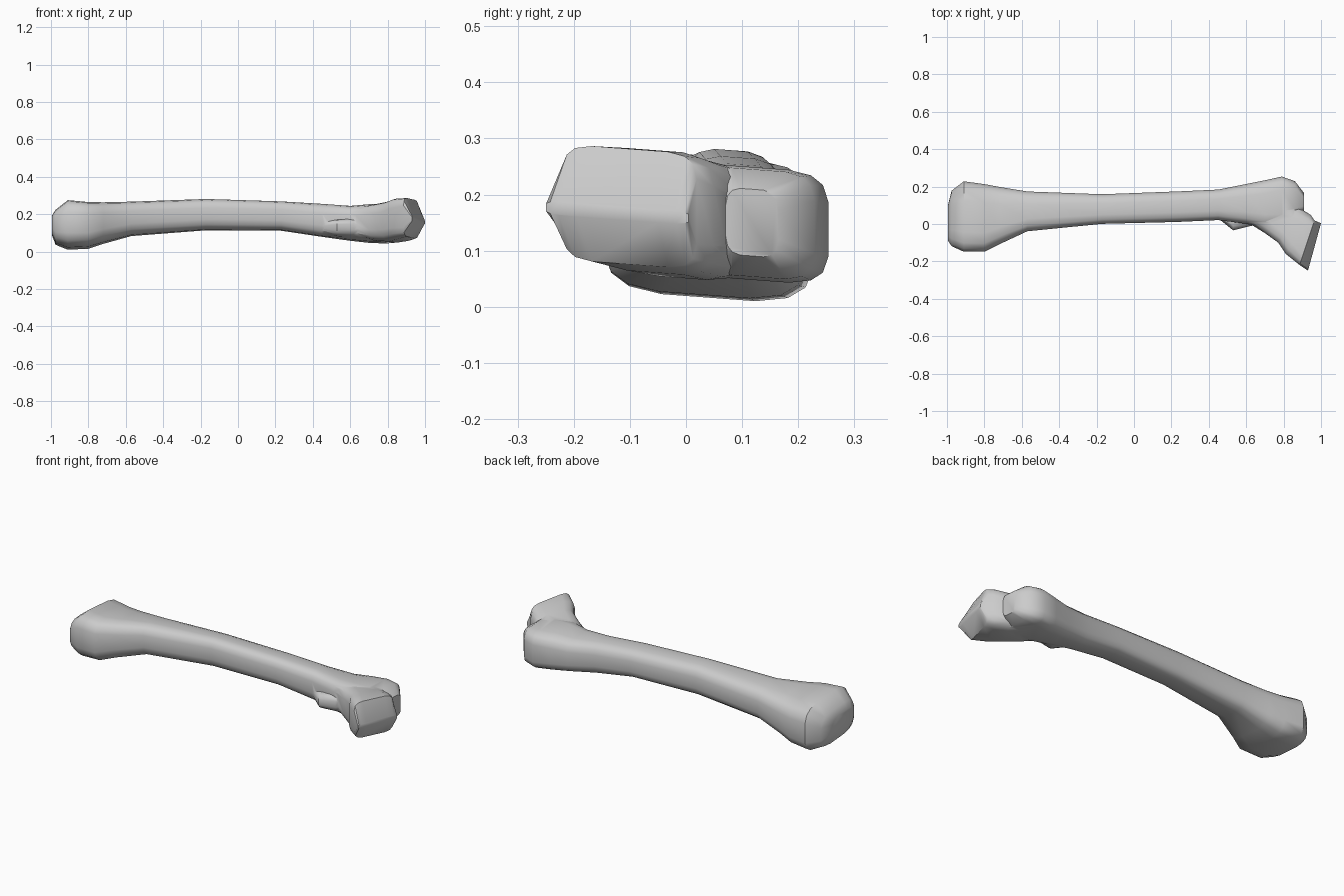
import bpy, bmesh, math
from mathutils import Vector

cube = bpy.data.objects.get("Cube")
if cube:
    bpy.data.objects.remove(cube, do_unlink=True)

SIDES = 16
TILT = -0.075  # the whole bone leans slightly toward the back

bone_mat = bpy.data.materials.new("bone grey")
bone_mat.use_nodes = True
GREY = (0.6, 0.6, 0.6, 1)
bone_mat.diffuse_color = GREY
bone_mat.node_tree.nodes["Principled BSDF"].inputs["Base Color"].default_value = GREY


def rounded(v, power):
    return math.copysign(abs(v) ** power, v)


def loft(name, sections):
    """Skin rounded-box sections: (front xy, back xy, bottom z, top z, power)."""
    bm = bmesh.new()
    rings = []
    for front, back, low, high, power in sections:
        f, b = Vector(front), Vector(back)
        mid, half = (f + b) / 2, (b - f) / 2
        ring = []
        for i in range(SIDES):
            a = 2 * math.pi * (i + 0.5) / SIDES
            p = mid + half * rounded(math.cos(a), power)
            z = (low + high) / 2 + (high - low) / 2 * rounded(math.sin(a), power)
            ring.append(bm.verts.new((p.x, p.y, z + TILT * (p.y - mid.y))))
        rings.append(ring)
    for r, s in zip(rings, rings[1:]):
        for i in range(SIDES):
            j = (i + 1) % SIDES
            bm.faces.new((r[i], r[j], s[j], s[i]))
    bm.faces.new(rings[0])
    bm.faces.new(rings[-1])
    bmesh.ops.recalc_face_normals(bm, faces=bm.faces)
    mesh = bpy.data.meshes.new(name)
    bm.to_mesh(mesh)
    bm.free()
    mesh.materials.append(bone_mat)
    obj = bpy.data.objects.new(name, mesh)
    bpy.context.collection.objects.link(obj)
    return obj


def straight(x, y0, y1, low, high, power):
    return ((x, y0), (x, y1), low, high, power)


# Shaft with the broad knee end on one side and the blunt hip end on the other
shaft = loft("bone_shaft", [straight(*s) for s in (
    (-0.995, -0.09, 0.10, 0.09, 0.19, 0.6),
    (-0.975, -0.12, 0.18, 0.04, 0.22, 0.55),
    (-0.91, -0.15, 0.23, 0.015, 0.27, 0.5),
    (-0.80, -0.15, 0.215, 0.02, 0.26, 0.5),
    (-0.72, -0.11, 0.20, 0.045, 0.26, 0.55),
    (-0.57, -0.04, 0.175, 0.085, 0.265, 0.6),
    (-0.17, 0.0, 0.16, 0.115, 0.28, 0.6),
    (0.23, 0.01, 0.175, 0.113, 0.267, 0.6),
    (0.45, 0.02, 0.185, 0.08, 0.254, 0.6),
    (0.60, 0.0, 0.215, 0.06, 0.242, 0.55),
    (0.70, -0.02, 0.235, 0.05, 0.25, 0.5),
    (0.79, -0.02, 0.255, 0.047, 0.25, 0.45),
    (0.86, 0.03, 0.23, 0.052, 0.245, 0.45),
    (0.91, 0.07, 0.165, 0.09, 0.21, 0.5),
)])

# Neck bending forward into the wedge-shaped head
head = loft("hip_head", [
    ((0.62, 0.0), (0.70, 0.18), 0.07, 0.235, 0.55),
    ((0.70, -0.05), (0.81, 0.15), 0.055, 0.25, 0.5),
    ((0.77, -0.10), (0.88, 0.09), 0.05, 0.265, 0.5),
    ((0.81, -0.16), (0.945, 0.05), 0.06, 0.28, 0.45),
    ((0.885, -0.22), (0.965, 0.02), 0.075, 0.282, 0.35),
    ((0.93, -0.25), (1.0, 0.005), 0.155, 0.18, 0.35),
])

# Small muscle knob on the front of the shaft
knob = loft("shaft_knob", [straight(*s) for s in (
    (0.45, 0.03, 0.12, 0.10, 0.16, 0.7),
    (0.53, -0.035, 0.12, 0.08, 0.17, 0.7),
    (0.62, -0.012, 0.12, 0.075, 0.18, 0.7),
    (0.70, 0.0, 0.12, 0.08, 0.17, 0.7),
)])

# Fuse the parts into one bone
bpy.ops.object.select_all(action="DESELECT")
bpy.context.view_layer.objects.active = shaft
shaft.select_set(True)
for part in (head, knob):
    mod = shaft.modifiers.new("fuse", "BOOLEAN")
    mod.operation = "UNION"
    mod.solver = "EXACT"
    mod.object = part
    bpy.ops.object.modifier_apply(modifier=mod.name)
    bpy.data.objects.remove(part, do_unlink=True)
shaft.name = "bone"
bpy.ops.object.shade_smooth_by_angle(angle=math.radians(45))
